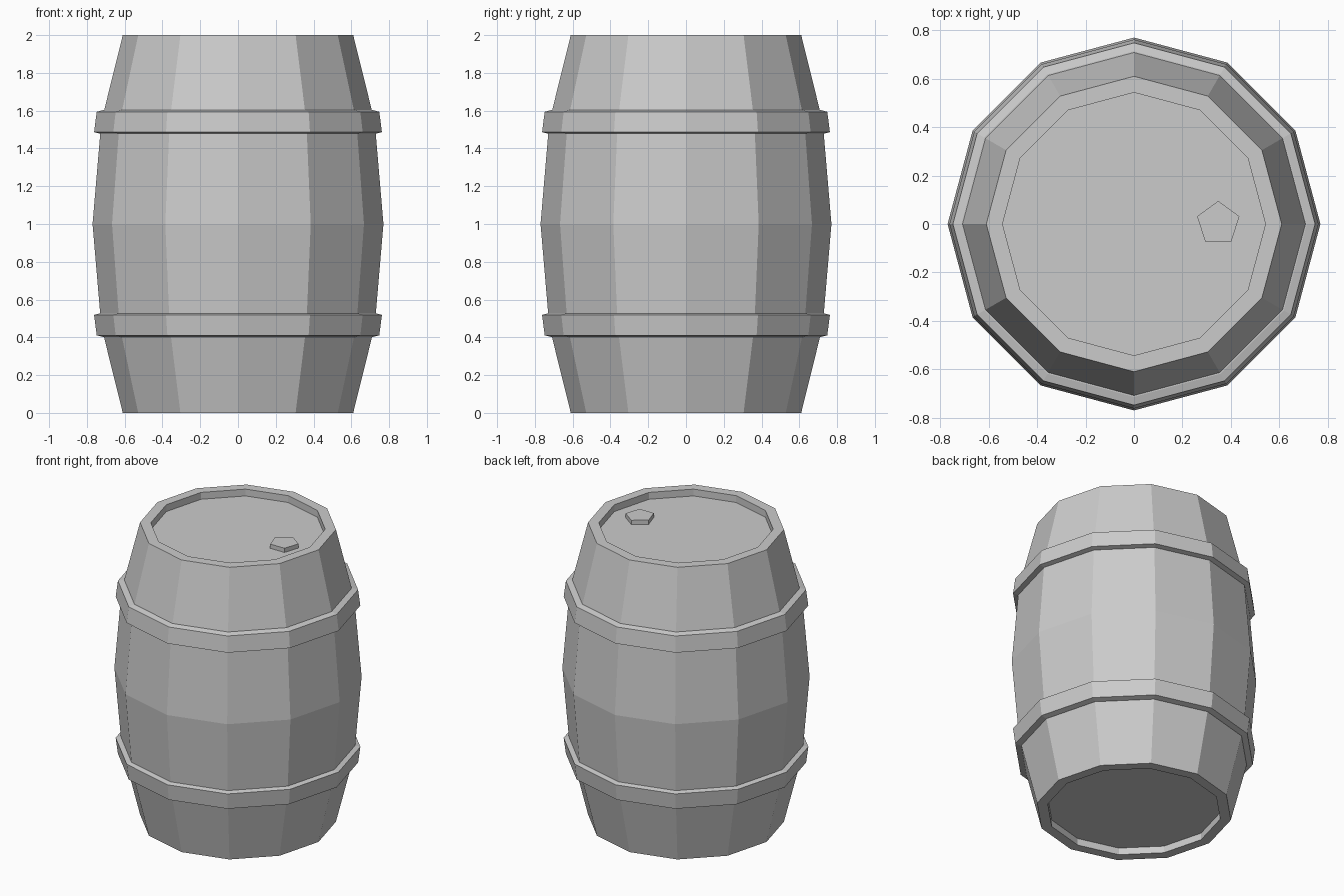
import bpy, bmesh, math

cube = bpy.data.objects.get("Cube")
if cube:
    bpy.data.objects.remove(cube, do_unlink=True)

SIDES = 12

grey = bpy.data.materials.new("plain_grey")
grey.use_nodes = True
COLOUR = (0.6, 0.6, 0.6, 1)
grey.diffuse_color = COLOUR
grey.node_tree.nodes["Principled BSDF"].inputs["Base Color"].default_value = COLOUR


def lathe(name, profile, sides=SIDES, turn=0.0, centre=(0, 0), closed=False):
    """Spin (radius, height) points round z; open profiles get end caps."""
    bm = bmesh.new()
    rings = []
    for r, z in profile:
        angles = [turn + math.tau * i / sides for i in range(sides)]
        rings.append([bm.verts.new((centre[0] + r * math.cos(a),
                                    centre[1] + r * math.sin(a), z)) for a in angles])
    pairs = list(zip(rings, rings[1:]))
    if closed:
        pairs.append((rings[-1], rings[0]))
    else:
        bm.faces.new(rings[0][::-1])
        bm.faces.new(rings[-1])
    for low, high in pairs:
        for i in range(sides):
            j = (i + 1) % sides
            bm.faces.new((low[i], low[j], high[j], high[i]))
    bmesh.ops.recalc_face_normals(bm, faces=bm.faces)
    mesh = bpy.data.meshes.new(name)
    bm.to_mesh(mesh)
    bm.free()
    mesh.materials.append(grey)
    obj = bpy.data.objects.new(name, mesh)
    bpy.context.collection.objects.link(obj)
    return obj


# Barrel body: bulging staves with a recessed head at each end
half = [(0.77, 1.0), (0.724, 1.54), (0.61, 2.0), (0.543, 2.0), (0.543, 1.953)]
lower = [(r, 2 - z) for r, z in half[:0:-1]]
lathe("barrel_body", lower + half)

# Hoops: tapered bands, mirrored about the middle
hoop = [(0.70, 1.478), (0.73, 1.478), (0.762, 1.486),
        (0.748, 1.594), (0.714, 1.603), (0.69, 1.603)]
lathe("upper_hoop", hoop, closed=True)
lathe("lower_hoop", [(r, 2.005 - z) for r, z in hoop], closed=True)

# Five-sided bung on the top head
lathe("bung", [(0.092, 1.94), (0.092, 1.982)], sides=5,
      turn=math.pi / 2, centre=(0.348, 0.003))
